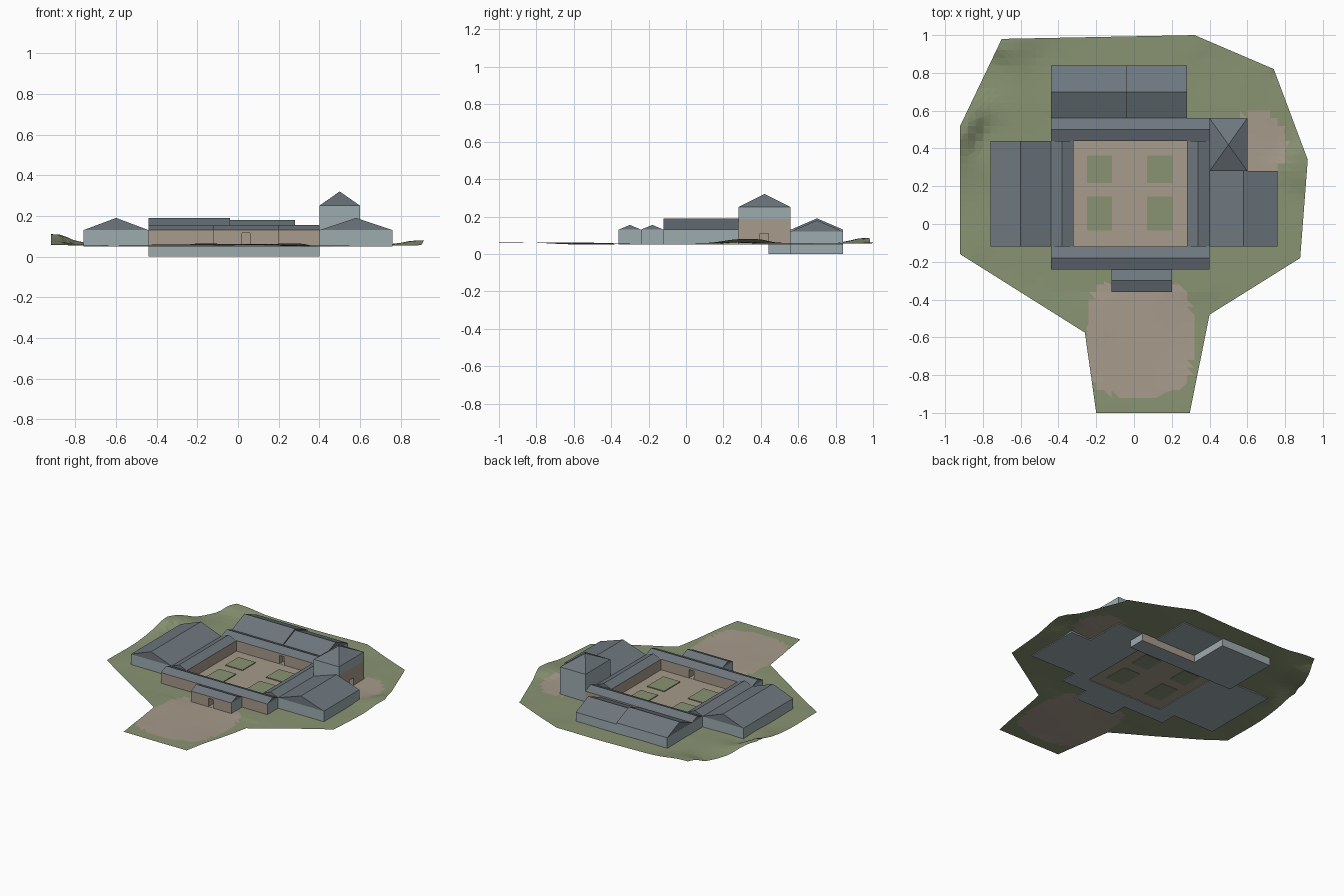
import bpy, bmesh
from mathutils import Vector

if "Cube" in bpy.data.objects:
    bpy.data.objects.remove(bpy.data.objects["Cube"])

# Materials, shared by every part in the same slot order
ROOF, WALL, SAND, GRASS = range(4)
COLOURS = {"slate_roof": (.155, .186, .21), "pale_wall": (.34, .41, .43),
           "sandstone": (.385, .325, .26), "grass": (.25, .295, .17)}
MATS = []
for name, rgb in COLOURS.items():
    m = bpy.data.materials.new(name)
    m.use_nodes = True
    m.diffuse_color = (*rgb, 1)
    m.node_tree.nodes["Principled BSDF"].inputs["Base Color"].default_value = (*rgb, 1)
    MATS.append(m)


def finish(name, bm):
    mesh = bpy.data.meshes.new(name)
    bm.to_mesh(mesh)
    bm.free()
    for m in MATS:
        mesh.materials.append(m)
    ob = bpy.data.objects.new(name, mesh)
    bpy.context.scene.collection.objects.link(ob)
    return ob


def box(name, x0, x1, y0, y1, z0, z1, mat=WALL, sand=()):
    """Box whose faces pointing along the 'sand' directions are sandstone."""
    bm = bmesh.new()
    bmesh.ops.create_cube(bm, size=1)
    for v in bm.verts:
        v.co = ((x0, x1)[v.co.x > 0], (y0, y1)[v.co.y > 0], (z0, z1)[v.co.z > 0])
    bm.normal_update()
    for f in bm.faces:
        f.material_index = mat
        if any(f.normal.dot(Vector(d)) > .9 for d in sand):
            f.material_index = SAND
    return finish(name, bm)


def roof(name, x0, x1, y0, y1, eave, ridge, along):
    """Gable along 'x' or 'y', or a pyramid when along is 'hip'."""
    bm = bmesh.new()
    base = [bm.verts.new(p) for p in
            ((x0, y0, eave), (x1, y0, eave), (x1, y1, eave), (x0, y1, eave))]
    mx, my = (x0 + x1) / 2, (y0 + y1) / 2
    ends = {"x": [(x0, my), (x1, my)], "y": [(mx, y0), (mx, y1)], "hip": [(mx, my)]}
    tops = [bm.verts.new((*e, ridge)) for e in ends[along]]
    bmesh.ops.convex_hull(bm, input=base + tops)
    bmesh.ops.dissolve_limit(bm, angle_limit=.01, verts=bm.verts, edges=bm.edges)
    return finish(name, bm)


F, B, L, R = (0, -1, 0), (0, 1, 0), (1, 0, 0), (-1, 0, 0)
BASE, EAVE, LOW, HIGH = .05, .13, .155, .19

# Buildings: footprint, eave, ridge, ridge direction, sandstone sides
BUILDINGS = {
    "right_wing": (-.76, -.44, -.12, .44, EAVE, HIGH, "y", ()),
    "left_wing": (.40, .76, -.12, .28, EAVE, HIGH, "y", ()),
    "right_gallery": (-.44, -.32, -.12, .44, EAVE, LOW, "y", (L,)),
    "left_gallery": (.28, .40, -.12, .44, EAVE, LOW, "y", (R,)),
    "front_gallery": (-.44, .40, -.24, -.12, EAVE, LOW, "x", (F, B)),
    "back_gallery": (-.44, .40, .44, .56, EAVE, LOW, "x", (F, B)),
    "porch": (-.12, .20, -.36, -.24, EAVE, LOW, "x", (F,)),
    "back_hall": (-.44, -.04, .56, .84, EAVE, HIGH, "x", ()),
    "back_annex": (-.04, .28, .56, .84, .12, .18, "x", ()),
    "tower": (.40, .60, .28, .56, .25, .32, "hip", ()),
}
walls = {}
for name, (x0, x1, y0, y1, eave, ridge, along, sand) in BUILDINGS.items():
    foot = BASE
    if name == "tower":
        foot = .187
        walls["tower_base"] = box("tower_base", x0, x1, y0, y1, BASE, foot, WALL, (L,))
    walls[name] = box(name + "_walls", x0, x1, y0, y1, foot, eave, WALL, sand)
    roof(name + "_roof", x0, x1, y0, y1, eave, ridge, along)

# Cellars under the back range
box("gallery_cellar", -.44, .40, .44, .56, 0, BASE, WALL, (B,))
box("hall_cellar", -.44, -.04, .56, .84, 0, BASE)


# Doorways
def doorway(name, targets, *size):
    cutter = box(name, *size, SAND)
    cutter.hide_render = True
    cutter.hide_viewport = True
    cutter.display_type = 'WIRE'
    for t in targets:
        mod = walls[t].modifiers.new(name, 'BOOLEAN')
        mod.operation = 'DIFFERENCE'
        mod.solver = 'EXACT'
        mod.object = cutter


doorway("gate_cutter", ("porch", "front_gallery"), .02, .06, -.40, -.08, .056, .115)
doorway("back_door_cutter", ("back_gallery",), .02, .06, .40, .48, .056, .115)
doorway("tower_door_cutter", ("tower_base",), .57, .64, .395, .44, .056, .11)

# Ground outline with heights
OUTLINE = [(-.2, -1, .063), (.295, -1, .063), (.4, -.48, .05), (.88, -.18, .055),
           (.92, .34, .08), (.74, .82, .06), (.32, 1, .06), (-.7, .98, .085),
           (-.92, .52, .11), (-.92, -.16, .06), (-.26, -.575, .06)]
ANCHORS = OUTLINE + [(x, y, .055) for x in (-.76, -.44, 0, .4, .76)
                     for y in (-.24, .1, .45, .8)]


def height(x, y):
    if -.45 < x < .41 and -.37 < y < .57:
        return .055
    total = weight = 0
    for ax, ay, az in ANCHORS:
        w = 1 / ((x - ax) ** 2 + (y - ay) ** 2 + 1e-6) ** 1.5
        total += w * az
        weight += w
    return total / weight


def inside(x, y, r):
    return r[0] < x < r[1] and r[2] < y < r[3]


def sandy(x, y):
    drive = abs((x - .03) / .28) ** 3.5 + abs((y + .6) / .31) ** 3.5 < 1
    yard = ((x - .65) / .16) ** 2 + ((y - .42) / .18) ** 2 < 1
    court = inside(x, y, (-.33, .29, -.13, .45))
    return drive or yard or court


bm = bmesh.new()
bm.faces.new([bm.verts.new((x, y, 0)) for x, y, z in OUTLINE])
bmesh.ops.triangulate(bm, faces=bm.faces[:])
for axis in ((1, 0, 0), (0, 1, 0)):
    for i in range(-24, 25):
        bmesh.ops.bisect_plane(bm, geom=bm.verts[:] + bm.edges[:] + bm.faces[:],
                               plane_co=Vector(axis) * i * .04, plane_no=axis, dist=1e-5)
bmesh.ops.triangulate(bm, faces=bm.faces[:])
covered = [f for f in bm.faces if any(
    inside(*f.calc_center_median().xy, b) for b in BUILDINGS.values())]
bmesh.ops.delete(bm, geom=covered, context='FACES')
for f in bm.faces:
    f.material_index = SAND if sandy(*f.calc_center_median().xy) else GRASS
for v in bm.verts:
    v.co.z = height(v.co.x, v.co.y)
bmesh.ops.recalc_face_normals(bm, faces=bm.faces[:])
bm.normal_update()
if sum(f.normal.z for f in bm.faces) < 0:
    bmesh.ops.reverse_faces(bm, faces=bm.faces[:])
finish("ground", bm)

# Courtyard lawns
for i, x in enumerate((-.25, .07)):
    for j, y in enumerate((-.035, .217)):
        box(f"lawn_{i}_{j}", x, x + .134, y, y + (.18, .145)[j], .053, .061, GRASS)
